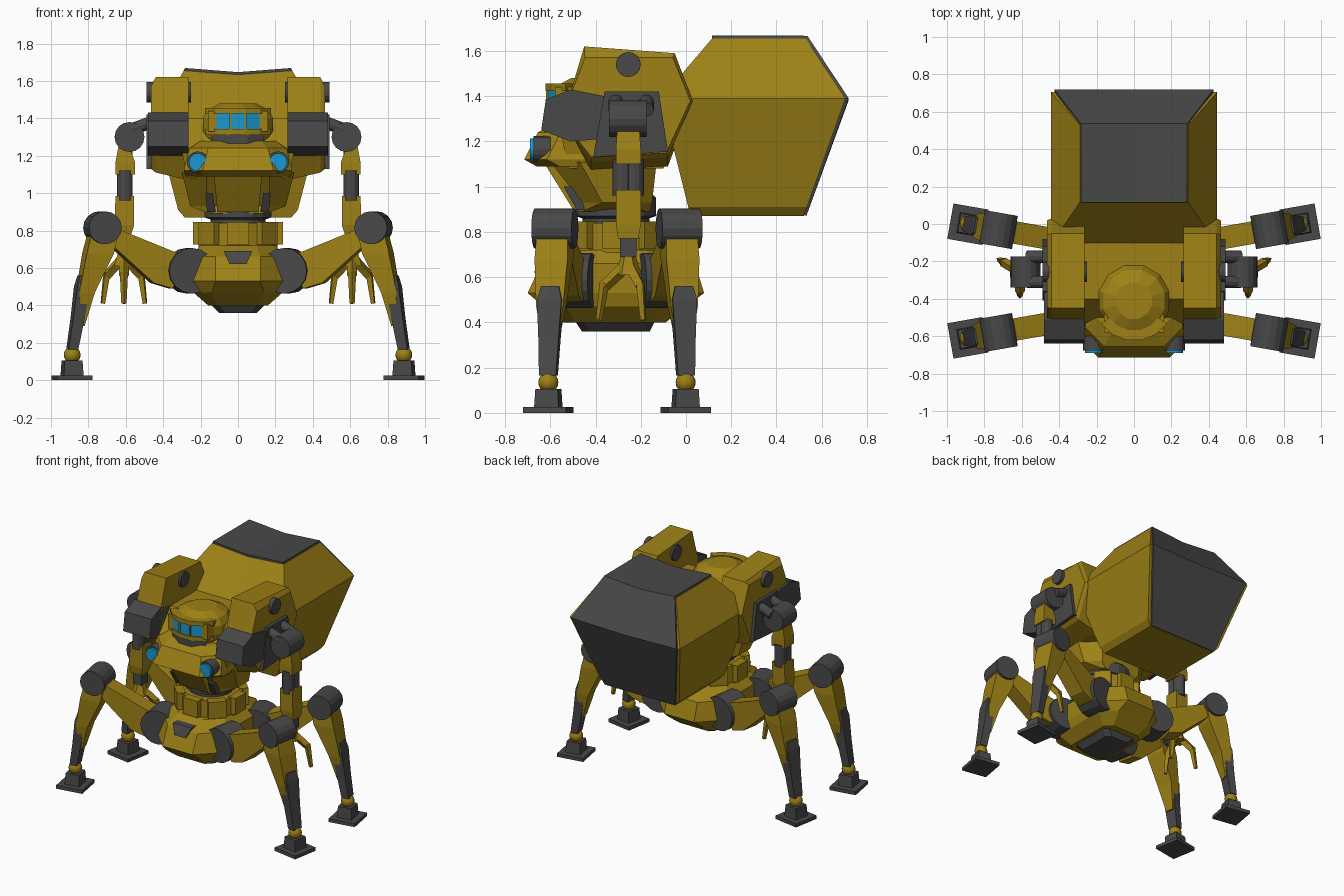
import bpy, bmesh, math
from mathutils import Matrix, Vector

if "Cube" in bpy.data.objects:
    bpy.data.objects.remove(bpy.data.objects["Cube"])


def material(name, r, g, b):
    m = bpy.data.materials.new(name)
    m.diffuse_color = (r, g, b, 1)
    m.use_nodes = True
    m.node_tree.nodes["Principled BSDF"].inputs["Base Color"].default_value = m.diffuse_color
    return m


YEL = material("ochre", 0.34, 0.22, 0.008)
DRK = material("dark_grey", 0.065, 0.065, 0.065)
BLU = material("blue_glass", 0.01, 0.32, 0.65)


def finish(name, bm, mat, M=None, mirror=False):
    if M is not None:
        bm.transform(M)
    bmesh.ops.recalc_face_normals(bm, faces=bm.faces)
    me = bpy.data.meshes.new(name)
    bm.to_mesh(me)
    bm.free()
    me.materials.append(mat)
    ob = bpy.data.objects.new(name, me)
    bpy.context.collection.objects.link(ob)
    if mirror:
        ob.modifiers.new("mirror", 'MIRROR').use_mirror_merge = False
    return ob


def loft(name, rings, mat, M=None, mirror=False):
    bm = bmesh.new()
    vs = [[bm.verts.new(p) for p in r] for r in rings]
    n = len(vs[0])
    for a, b in zip(vs, vs[1:]):
        for i in range(n):
            j = (i + 1) % n
            bm.faces.new((a[i], a[j], b[j], b[i]))
    bm.faces.new(vs[0])
    bm.faces.new(vs[-1])
    return finish(name, bm, mat, M, mirror)


def rect(z, x0, x1, y0, y1, c=0):
    if c == 0:
        return [(x0, y0, z), (x1, y0, z), (x1, y1, z), (x0, y1, z)]
    return [(x0 + c, y0, z), (x1 - c, y0, z), (x1, y0 + c, z), (x1, y1 - c, z),
            (x1 - c, y1, z), (x0 + c, y1, z), (x0, y1 - c, z), (x0, y0 + c, z)]


def box(name, x0, x1, y0, y1, z0, z1, mat, M=None, mirror=False, c=0):
    return loft(name, [rect(z0, x0, x1, y0, y1, c), rect(z1, x0, x1, y0, y1, c)], mat, M, mirror)


def rod(name, p, q, r, mat, n=16, r2=None, M=None, mirror=False):
    p, q = Vector(p), Vector(q)
    bm = bmesh.new()
    T = Matrix.Translation((p + q) / 2) @ (q - p).to_track_quat('Z', 'Y').to_matrix().to_4x4()
    bmesh.ops.create_cone(bm, cap_ends=True, segments=n, radius1=r,
                          radius2=r if r2 is None else r2, depth=(q - p).length, matrix=T)
    return finish(name, bm, mat, M, mirror)


def side_prism(name, prof, x0, x1, mat, mirror=True):
    # profile in (y, z), extruded along x
    return loft(name, [[(x, y, z) for y, z in prof] for x in (x0, x1)], mat, None, mirror)


def circle(r, z, cy, n=12):
    return [(r * math.cos(math.tau * (i + .5) / n), cy + r * math.sin(math.tau * (i + .5) / n), z)
            for i in range(n)]


# cargo container on the back
def hold(z, hw, y0, y1, dip=0):
    return [(-hw, y0, z), (0, y0, z - dip), (hw, y0, z), (hw, y1, z), (0, y1, z - dip), (-hw, y1, z)]


loft("cargo_container", [hold(.87, .285, .02, .52), hold(.91, .32, .01, .535), hold(1.39, .445, -.11, .705),
                         hold(1.655, .29, .115, .53, .022)], YEL)
bm = bmesh.new()
rows = [[bm.verts.new(p) for p in ((-w, y, z), (0, y, z - d), (w, y, z))] for y, z, w, d in
        ((.115, 1.656, .285, .022), (.53, 1.656, .285, .022), (.706, 1.39, .425, .01), (.52, .875, .285, 0))]
for a, b in zip(rows, rows[1:]):
    for i in range(2):
        bm.faces.new((a[i], a[i + 1], b[i + 1], b[i]))
cover = finish("container_cover", bm, DRK)
sol = cover.modifiers.new("thickness", 'SOLIDIFY')
sol.thickness, sol.offset = .026, 0

# torso
loft("torso_core", [rect(1.08, -.27, .27, -.52, -.1), rect(1.22, -.3, .3, -.55, -.02),
                    rect(1.4, -.27, .27, -.4, .02)], YEL)
loft("lower_torso", [rect(.89, -.15, .15, -.48, -.16, .02), rect(.93, -.255, .255, -.46, -.15, .09),
                     rect(1.11, -.3, .3, -.6, -.13, .13)], YEL)
loft("belly_panel", [rect(.90, -.11, .11, -.5, -.4), rect(1.11, -.13, .13, -.63, -.4)], YEL)
loft("belly_insert", [rect(.90, .12, .165, -.485, -.4), rect(1.0, .135, .175, -.54, -.4)], DRK, mirror=True)
loft("chest", [rect(1.09, -.28, .28, -.66, -.2, .1), rect(1.12, -.29, .29, -.715, -.2, .1),
               rect(1.24, -.26, .26, -.655, -.2, .1), rect(1.28, -.2, .2, -.58, -.2, .08)], YEL)
rod("lamp_housing", (.215, -.6, 1.165), (.215, -.675, 1.165), .058, DRK, 16, mirror=True)
rod("lamp", (.215, -.6, 1.165), (.215, -.69, 1.165), .048, BLU, 16, mirror=True)

# head
HY = -.41
loft("head", [circle(.15, 1.24, HY), circle(.185, 1.3, HY), circle(.195, 1.34, HY), circle(.195, 1.4, HY),
              circle(.17, 1.445, HY), circle(.1, 1.48, HY)], YEL)


def visor_arc(name, r0, r1, z0, z1, half, mat, n=3):
    arc = [-math.pi / 2 + math.radians(half) * (2 * i / n - 1) for i in range(n + 1)]
    outline = [(r1 * math.cos(a), HY + r1 * math.sin(a)) for a in arc]
    outline += [(r0 * math.cos(a), HY + r0 * math.sin(a)) for a in reversed(arc)]
    loft(name, [[(x, y, z) for x, y in outline] for z in (z0, z1)], mat)


visor_arc("visor", .17, .205, 1.34, 1.43, 36, BLU)
visor_arc("brow", .16, .215, 1.425, 1.455, 55, YEL, 5)
visor_arc("visor_sill", .16, .213, 1.312, 1.342, 55, YEL, 5)
visor_arc("jaw", .14, .205, 1.265, 1.312, 42, DRK)
for s, side in ((1, "right"), (-1, "left")):
    xs = sorted((s * .115, s * .16))
    box("visor_frame_" + side, xs[0], xs[1], -.58, -.48, 1.33, 1.44, YEL)
    xs = sorted((s * .036, s * .046))
    box("visor_bar_" + side, xs[0], xs[1], -.618, -.56, 1.335, 1.43, YEL)

# shoulder pods
pod = ((-.45, 1.62), (-.05, 1.59), (.03, 1.38), (-.08, 1.15), (-.42, 1.13), (-.51, 1.24), (-.51, 1.42))
loft("shoulder_pod", [[(x, y, z - (d if z < 1.2 else 0)) for y, z in pod]
                      for x, d in ((.265, .06), (.44, .02))] +
     [[(.465, y * .97 - .01, min(z, 1.57)) for y, z in pod]], YEL, mirror=True)
rod("shoulder_disc", (.25, -.255, 1.54), (.488, -.255, 1.54), .055, DRK, 16, mirror=True)
side_prism("shoulder_guard", ((-.51, 1.43), (-.62, 1.385), (-.64, 1.25), (-.51, 1.2), (-.38, 1.21), (-.36, 1.40)),
           .265, .48, DRK)
side_prism("shoulder_plate", ((-.36, 1.42), (-.12, 1.42), (-.08, 1.155), (-.41, 1.13)), .42, .488, DRK)

# arms
for i, y in enumerate((-.31, -.175)):
    rod(f"arm_strut_{i}", (.45, y, 1.385), (.57, y, 1.34), .033, DRK, 12, mirror=True)
rod("arm_shoulder", (.58, -.34, 1.3), (.58, -.175, 1.3), .08, DRK, 16, mirror=True)
box("arm_neck", .565, .635, -.295, -.215, 1.14, 1.3, DRK, mirror=True)
loft("upper_arm", [rect(1.1, .55, .655, -.31, -.2), rect(1.165, .55, .655, -.31, -.2),
                   rect(1.245, .58, .64, -.305, -.205)], YEL, mirror=True)
for i, y in enumerate((-.282, -.228)):
    rod(f"arm_piston_{i}", (.605, y, .96), (.605, y, 1.12), .042, DRK, 12, mirror=True)
loft("forearm", [rect(.77, .575, .655, -.3, -.21), rect(.83, .555, .66, -.31, -.2),
                 rect(.985, .555, .655, -.31, -.2)], YEL, mirror=True)
box("wrist", .575, .645, -.292, -.218, .69, .78, DRK, mirror=True)
W = Vector((.61, -.255, 0))
rod("palm", W + Vector((0, 0, .61)), W + Vector((0, 0, .7)), .06, YEL, 6, .03, mirror=True)
for i, deg in enumerate((-90, 30, 150)):
    d = Vector((math.cos(math.radians(deg)), math.sin(math.radians(deg)), 0))
    knuckle = W + d * .105 + Vector((0, 0, .56))
    rod(f"finger_base_{i}", W + Vector((0, 0, .66)), knuckle, .028, YEL, 4, .026, mirror=True)
    rod(f"finger_tip_{i}", knuckle + Vector((0, 0, .015)), W + d * .13 + Vector((0, 0, .41)),
        .022, YEL, 4, .014, mirror=True)

# waist and pelvis
CY = -.31
loft("waist", [circle(.15, .8, CY, 20), circle(.15, .86, CY, 20), circle(.18, .87, CY, 20),
               circle(.18, .95, CY, 20), circle(.16, .97, CY, 20), circle(.16, 1.0, CY, 20)], DRK)
loft("waist_ring", [circle(.215, .7, CY, 16), circle(.215, .84, CY, 16)], YEL)
for i in range(8):
    R = Matrix.Translation((0, CY, 0)) @ Matrix.Rotation(math.tau * i / 8, 4, 'Z')
    box(f"ring_block_{i}", .18, .24, -.06, .06, .725, .845, YEL, R)


def hips(z, hx, y0, y1, c):
    return rect(z, -hx, hx, y0, y1, c)


loft("pelvis", [hips(.40, .16, -.54, -.09, .05), hips(.47, .24, -.63, 0, .1), hips(.53, .26, -.70, .08, .14),
                hips(.66, .26, -.64, .04, .14), hips(.72, .2, -.54, -.08, .1)], YEL)
loft("pelvis_base", [hips(.36, .1, -.46, -.16, .03), hips(.42, .16, -.5, -.13, .03)], DRK)
loft("pelvis_badge_plate", [rect(.62, -.045, .045, -.672, -.6), rect(.69, -.075, .075, -.642, -.57)], DRK)

# legs: built along +x, swung outwards, then mirrored
for tag, hy, ang in (("front", -.505, -10), ("rear", -.105, 10)):
    M = (Matrix.Translation((.3, hy, 0)) @ Matrix.Rotation(math.radians(ang), 4, 'Z')
         @ Matrix.Scale(1.015, 4, (1, 0, 0)) @ Matrix.Translation((-.3, 0, 0)))
    k = dict(M=M, mirror=True)
    n = tag + "_leg_"
    rod(n + "hip", (.26, -.085, .585), (.26, .085, .585), .122, DRK, 16, **k)
    thigh = ((.26, .66), (.36, .69), (.63, .80), (.72, .86), (.73, .76), (.66, .70), (.46, .52), (.36, .49))
    loft(n + "thigh", [[(x, y, z) for x, z in thigh] for y in (-.06, .06)], YEL, **k)
    rod(n + "knee", (.725, -.09, .815), (.725, .09, .815), .088, DRK, 16, **k)
    loft(n + "calf", [rect(z, a, b, -w, w) for z, a, b, w in
                      ((.29, .825, .845, .03), (.47, .775, .858, .06), (.68, .675, .82, .074),
                       (.78, .655, .795, .07))], YEL, **k)
    loft(n + "shin", [rect(z, a, b, -w, w) for z, a, b, w in
                      ((.165, .86, .912, .038), (.33, .828, .888, .045), (.5, .80, .868, .055),
                       (.56, .81, .852, .04))], DRK, **k)
    bm = bmesh.new()
    bmesh.ops.create_uvsphere(bm, u_segments=16, v_segments=10, radius=.045,
                              matrix=Matrix.Translation((.887, 0, .135)))
    for f in bm.faces:
        f.smooth = True
    finish(n + "ankle_ball", bm, YEL, **k)
    loft(n + "ankle_block", [rect(.02, .835, .94, -.055, .055), rect(.105, .84, .935, -.05, .05)], DRK, **k)
    box(n + "foot_plate", .794, .982, -.096, .096, 0, .025, DRK, **k)
